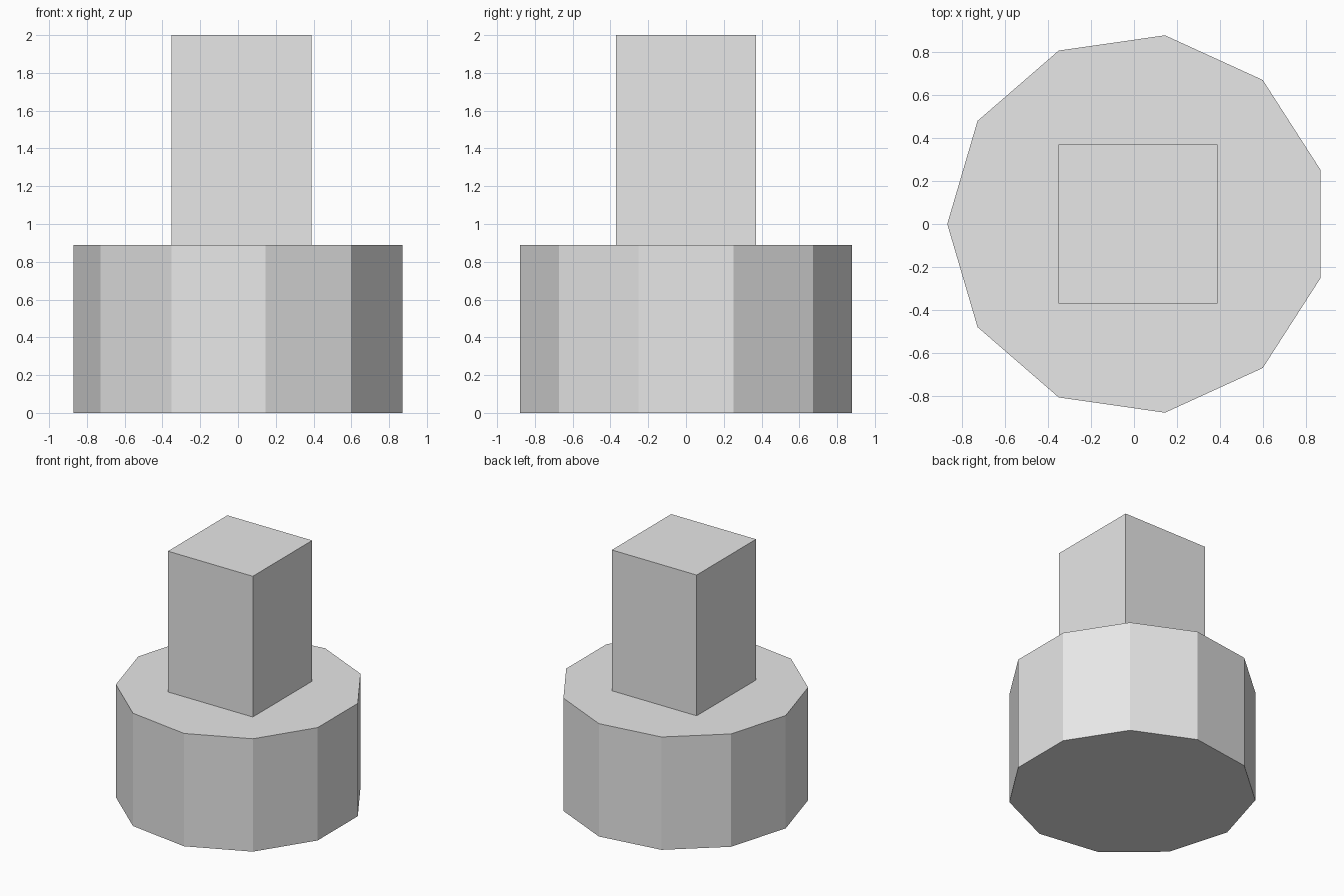
import bpy
from math import pi

cube = bpy.data.objects.get("Cube")
if cube:
    bpy.data.objects.remove(cube, do_unlink=True)

# Single flat colour
grey = bpy.data.materials.new("light_grey")
grey.use_nodes = True
colour = (0.8, 0.8, 0.8, 1)
grey.diffuse_color = colour
grey.node_tree.nodes["Principled BSDF"].inputs["Base Color"].default_value = colour

AXIS_X = 0.018     # shared axis of both parts
BASE_TOP = 0.89
TOTAL = 2.0
SIDES = 11
RADIUS = 0.888
POST_WIDTH = 0.74


def finish(name):
    obj = bpy.context.object
    obj.name = name
    obj.data.name = name
    obj.data.materials.append(grey)
    return obj


# Eleven-sided base with one corner pointing to -x
bpy.ops.mesh.primitive_cylinder_add(
    vertices=SIDES, radius=RADIUS, depth=BASE_TOP,
    location=(AXIS_X, 0, BASE_TOP / 2), rotation=(0, 0, pi / 2))
finish("base")
bpy.ops.object.transform_apply(location=False, rotation=True, scale=False)

# Square post standing on the base
bpy.ops.mesh.primitive_cube_add(size=1, location=(AXIS_X, 0, (BASE_TOP + TOTAL) / 2))
post = finish("post")
post.scale = (POST_WIDTH, POST_WIDTH, TOTAL - BASE_TOP)
bpy.ops.object.transform_apply(location=False, rotation=False, scale=True)
